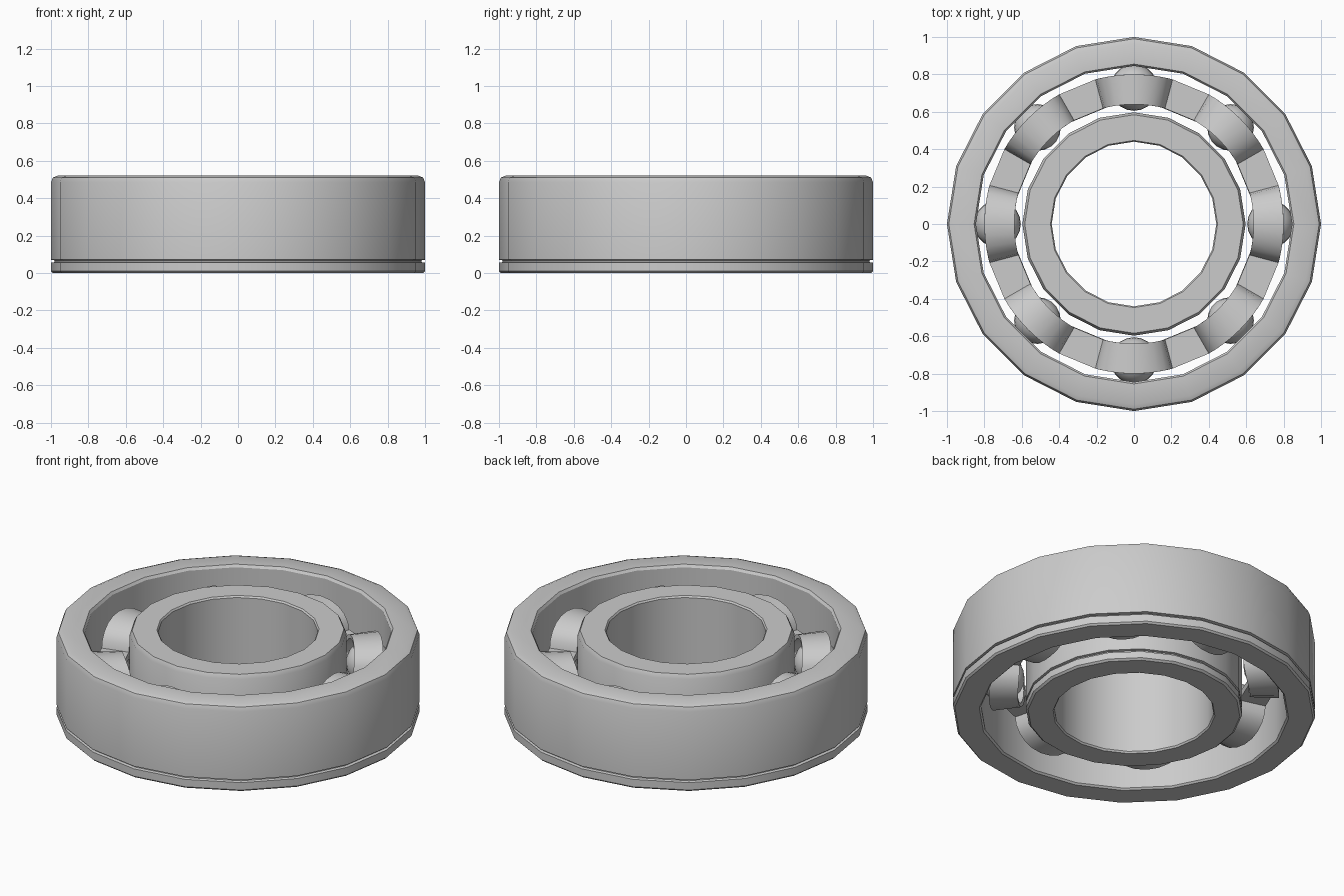
import bpy, bmesh
from math import sin, cos, pi, radians

if "Cube" in bpy.data.objects:
    bpy.data.objects.remove(bpy.data.objects["Cube"], do_unlink=True)

SIDES = 20
BALLS = 8
MID = 0.26


def finish(name, bm, z=0.0, angle=30):
    bmesh.ops.recalc_face_normals(bm, faces=bm.faces)
    mesh = bpy.data.meshes.new(name)
    bm.to_mesh(mesh)
    bm.free()
    obj = bpy.data.objects.new(name, mesh)
    obj.location.z = z
    bpy.context.collection.objects.link(obj)
    bpy.ops.object.select_all(action='DESELECT')
    obj.select_set(True)
    bpy.context.view_layer.objects.active = obj
    bpy.ops.object.shade_smooth_by_angle(angle=radians(angle))
    return obj


def bridge_loops(bm, loops):
    """Skin a closed series of closed vertex loops."""
    for a, b in zip(loops, loops[1:] + loops[:1]):
        for i in range(len(a)):
            j = (i + 1) % len(a)
            bm.faces.new((a[i], a[j], b[j], b[i]))


def lathe(name, profile):
    bm = bmesh.new()
    loops = []
    for k in range(SIDES):
        a = 2 * pi * k / SIDES
        loops.append([bm.verts.new((r * cos(a), r * sin(a), z)) for r, z in profile])
    bridge_loops(bm, loops)
    return finish(name, bm)


# Rings, each with a rounded top rim and a thin groove near the bottom
lathe("outer_ring", [
    (0.845, 0.01), (0.855, 0), (0.99, 0), (1, 0.01), (1, 0.055), (0.982, 0.058),
    (0.982, 0.068), (1, 0.071), (1, 0.485), (0.99, 0.51), (0.965, 0.52),
    (0.855, 0.52), (0.845, 0.505)])
lathe("inner_ring", [
    (0.44, 0.01), (0.447, 0), (0.585, 0), (0.597, 0.01), (0.597, 0.05),
    (0.583, 0.053), (0.583, 0.063), (0.597, 0.066), (0.597, 0.495),
    (0.584, 0.52), (0.447, 0.52), (0.44, 0.51)])

# Balls
for k in range(BALLS):
    a = 2 * pi * k / BALLS
    bm = bmesh.new()
    bmesh.ops.create_uvsphere(bm, u_segments=20, v_segments=12, radius=0.125)
    ball = finish(f"ball_{k + 1}", bm, MID, 60)
    ball.location.x, ball.location.y = 0.73 * cos(a), 0.73 * sin(a)

# Cage: a ribbon arching over every ball, mirrored below
bm = bmesh.new()
STEPS = 10
loops = []
for k in range(BALLS):
    for s in range(STEPS + 1):
        t = pi * s / STEPS
        rise = 0.14 * sin(t)
        centre = 2 * pi * k / BALLS
        top = centre - radians(15) * cos(t)
        low = centre - radians(13.3) * cos(t)
        corners = [(0.64, low, rise), (0.8, low, rise),
                   (0.8, top, rise + 0.02), (0.64, top, rise + 0.02)]
        loops.append([bm.verts.new((r * cos(a), r * sin(a), z)) for r, a, z in corners])
bridge_loops(bm, loops)
cage = finish("cage", bm, MID)
mirror = cage.modifiers.new("lower_half", 'MIRROR')
mirror.use_axis = (False, False, True)
mirror.use_mirror_merge = False
